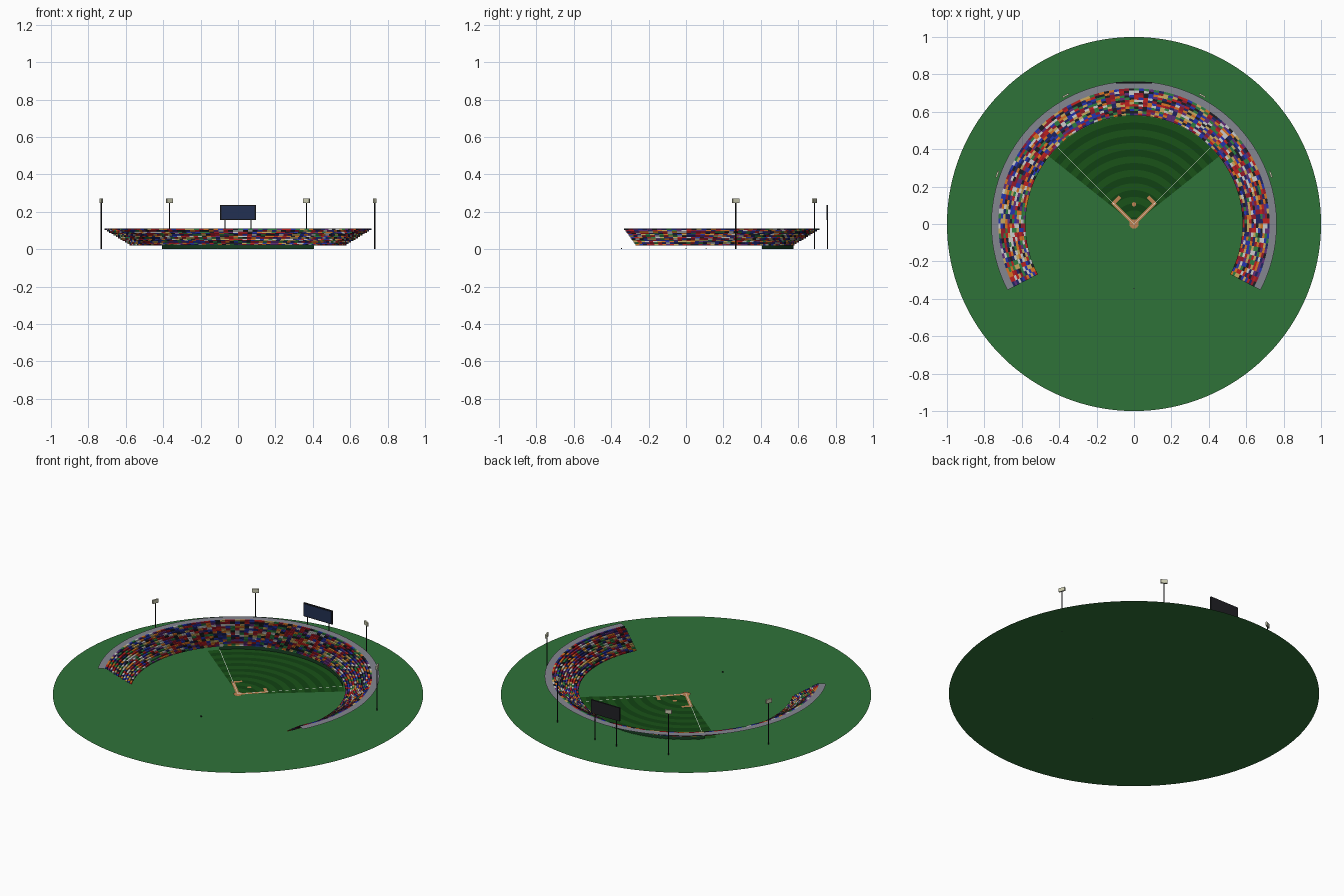
import bpy, bmesh, math, random
from mathutils import Vector

if "Cube" in bpy.data.objects:
    bpy.data.objects.remove(bpy.data.objects["Cube"])

random.seed(7)


def mat(name, r, g, b):
    m = bpy.data.materials.new(name)
    lin = [(c / 255 / 12.92) if c < 10 else ((c / 255 + 0.055) / 1.055) ** 2.4 for c in (r, g, b)]
    m.diffuse_color = (*lin, 1)
    m.use_nodes = True
    m.node_tree.nodes["Principled BSDF"].inputs["Base Color"].default_value = m.diffuse_color
    return m


GROUND = mat("ground_green", 47, 114, 57)
GRASS = [mat("grass_dark", 17, 66, 19), mat("grass_light", 25, 82, 24)]
WALL = mat("wall_green", 22, 62, 34)
DIRT = mat("dirt", 192, 132, 84)
WHITE = mat("chalk", 235, 235, 230)
GREY = mat("concrete", 132, 134, 144)
BLACK = mat("dark_metal", 32, 33, 37)
NAVY = mat("screen_navy", 34, 48, 82)
LAMP = mat("lamp_cream", 205, 205, 178)
CROWD = [mat("crowd_%d" % i, *c) for i, c in enumerate([
    (190, 32, 30), (150, 24, 40), (36, 52, 175), (30, 36, 100), (205, 205, 205),
    (215, 115, 35), (28, 28, 34), (45, 125, 65), (200, 170, 95), (95, 45, 120)])]


def polar(r, deg, z):
    a = math.radians(deg)
    return Vector((r * math.cos(a), r * math.sin(a), z))


def finish(name, bm, mats):
    me = bpy.data.meshes.new(name)
    bm.to_mesh(me)
    bm.free()
    for m in mats:
        me.materials.append(m)
    ob = bpy.data.objects.new(name, me)
    bpy.context.collection.objects.link(ob)
    return ob


def sweep(name, profile, a0, a1, n, mats, pick):
    """Revolve an (r, z) profile round z; pick(row, cell) chooses the material."""
    bm = bmesh.new()
    grid = [[bm.verts.new(polar(r, a0 + (a1 - a0) * j / n, z)) for j in range(n + 1)]
            for r, z in profile]
    for i in range(len(profile) - 1):
        for j in range(n):
            f = bm.faces.new((grid[i][j], grid[i + 1][j], grid[i + 1][j + 1], grid[i][j + 1]))
            f.material_index = pick(i, j)
    return finish(name, bm, mats)


def disc(name, r, loc, m, n=24):
    bpy.ops.mesh.primitive_circle_add(vertices=n, radius=r, fill_type='NGON', location=loc)
    ob = bpy.context.object
    ob.name = name
    ob.data.materials.append(m)


def box(name, size, loc, m, rot=0):
    bpy.ops.mesh.primitive_cube_add(size=1, location=loc, rotation=(0, 0, math.radians(rot)))
    ob = bpy.context.object
    ob.name = name
    ob.scale = size
    ob.data.materials.append(m)


def strip(name, p, q, width, z, m):
    p, q = Vector((*p, z)), Vector((*q, z))
    d = (q - p).normalized()
    s = Vector((-d.y, d.x, 0)) * width / 2
    bm = bmesh.new()
    bm.faces.new([bm.verts.new(v) for v in (p - s, q - s, q + s, p + s)])
    finish(name, bm, [m])


def pole(name, x, y, height, r=0.003):
    bpy.ops.mesh.primitive_cylinder_add(vertices=8, radius=r, depth=height, location=(x, y, height / 2))
    bpy.context.object.name = name
    bpy.context.object.data.materials.append(BLACK)


# ground disc
disc("ground", 1.0, (0, 0, 0), GROUND, 128)

# mown outfield in alternating rings
RINGS = 16
sweep("striped_grass", [(0.001 + 0.577 * i / RINGS, 0.002) for i in range(RINGS + 1)],
      38.5, 141.5, 48, GRASS, lambda i, j: i % 2)

# infield dirt, mound and bases
disc("home_circle", 0.025, (0, 0, 0.0036), DIRT)
disc("pitching_mound", 0.012, (0, 0.105, 0.0036), DIRT)
box("home_base", (0.007, 0.007, 0.001), (0, 0, 0.0045), WHITE, 45)
for s, side in ((1, "right"), (-1, "left")):
    strip("base_path_" + side, (0, 0), (s * 0.116, 0.116), 0.018, 0.003, DIRT)
    strip("far_path_" + side, (s * 0.11, 0.11), (s * 0.074, 0.146), 0.018, 0.0033, DIRT)
    strip("foul_line_" + side, (0, 0), (s * 0.406, 0.406), 0.0028, 0.004, WHITE)
    box("base_" + side, (0.006, 0.006, 0.001), (s * 0.108, 0.108, 0.0045), WHITE, 45)

# outfield wall
sweep("outfield_wall", [(0.576, 0.0), (0.576, 0.022)], 45, 135, 48, [WALL], lambda i, j: 0)

# stepped seating, every cell a spectator colour
ROWS, CELLS, A0, A1 = 12, 110, -27.6, 207.6
steps = [(0.58, 0.02)]
for i in range(ROWS):
    z = 0.02 + 0.09 * (i + 1) / ROWS
    steps += [(0.58 + 0.145 * i / ROWS, z), (0.58 + 0.145 * (i + 1) / ROWS, z)]
colours = [[random.randrange(len(CROWD)) for _ in range(CELLS)] for _ in range(ROWS)]
sweep("seating_bowl", steps, A0, A1, CELLS, CROWD, lambda i, j: colours[i // 2][j])

# flat walkway round the top
sweep("top_walkway", [(0.725, 0.11), (0.763, 0.11)], A0, A1, 110, [GREY], lambda i, j: 0)

# floodlights
for a in (20, 62, 118, 160):
    p = polar(0.778, a, 0)
    pole("light_pole", p.x, p.y, 0.25)
    box("light_panel", (0.037, 0.009, 0.022), (p.x, p.y, 0.259), LAMP, a - 90)

# scoreboard
box("scoreboard_frame", (0.19, 0.008, 0.08), (0, 0.756, 0.195), BLACK)
box("scoreboard_screen", (0.178, 0.002, 0.069), (0, 0.7512, 0.195), NAVY)
for x in (-0.07, 0.07):
    pole("scoreboard_leg", x, 0.756, 0.155)

# small marker behind home
box("backstop_marker", (0.005, 0.005, 0.006), (0, -0.345, 0.003), BLACK)
